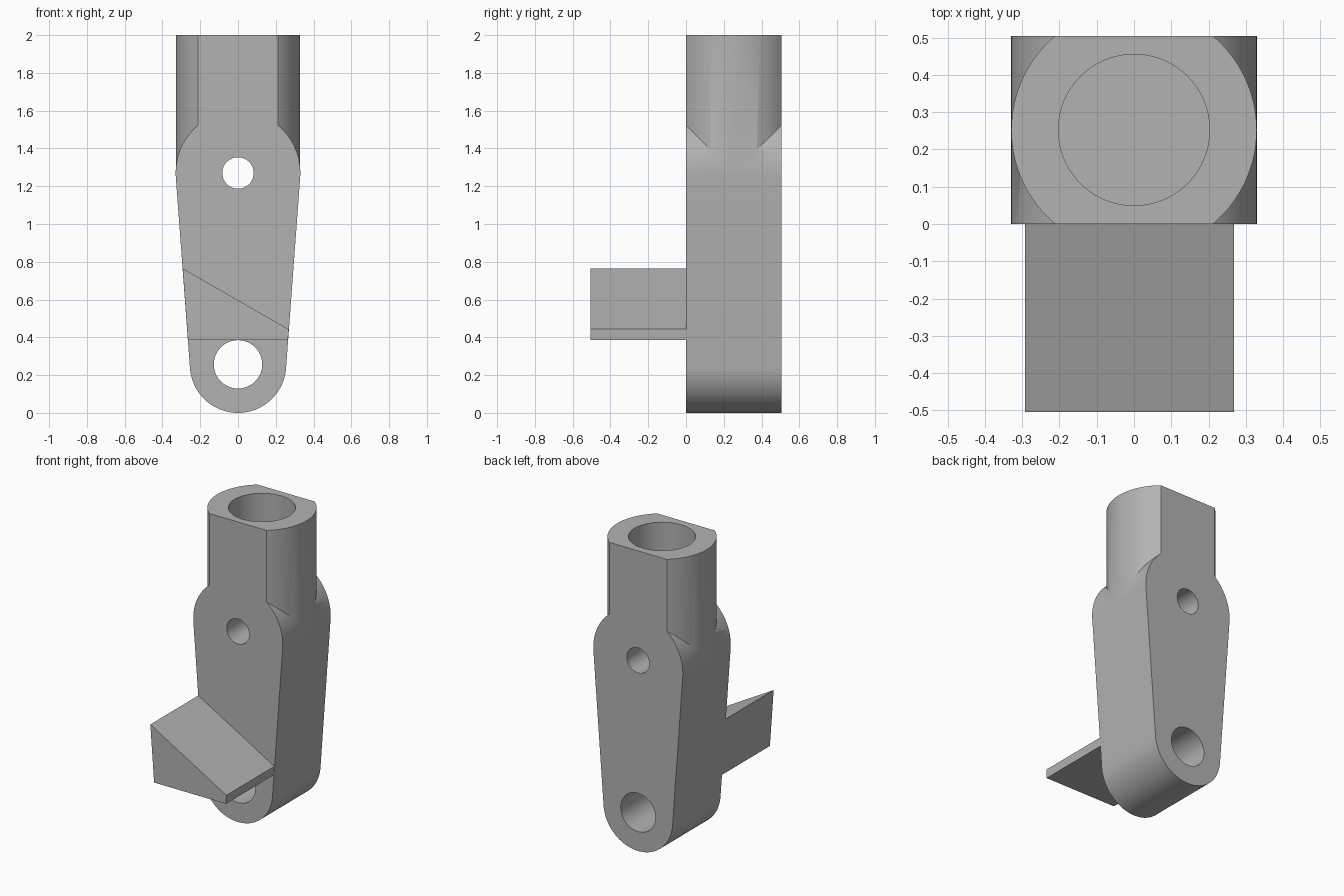
import bpy, bmesh
from math import sin, cos, asin, pi, radians
from mathutils import Matrix, Vector

DEPTH = 0.505            # body thickness along y
MID = DEPTH / 2
LOW_Z, LOW_R = 0.255, 0.255
TOP_Z, TOP_R = 1.27, 0.33

cube = bpy.data.objects.get("Cube")
if cube:
    bpy.data.objects.remove(cube, do_unlink=True)

grey = bpy.data.materials.new("plain_grey")
grey.use_nodes = True
colour = (0.45, 0.45, 0.45, 1)
grey.diffuse_color = colour
grey.node_tree.nodes["Principled BSDF"].inputs["Base Color"].default_value = colour


def arc(cx, cy, r, start, end, steps):
    return [(cx + r * cos(start + (end - start) * i / steps),
             cy + r * sin(start + (end - start) * i / steps)) for i in range(steps + 1)]


def prism(name, outline, low, high, axis):
    """Extrude an outline along y (points are x, z) or along z (points are x, y)."""
    def place(p, h):
        return (p[0], h, p[1]) if axis == "y" else (p[0], p[1], h)
    bm = bmesh.new()
    face = bm.faces.new([bm.verts.new(place(p, low)) for p in outline])
    ext = bmesh.ops.extrude_face_region(bm, geom=[face])
    for v in ext["geom"]:
        if isinstance(v, bmesh.types.BMVert):
            v.co["xyz".index(axis)] = high
    bmesh.ops.recalc_face_normals(bm, faces=bm.faces)
    mesh = bpy.data.meshes.new(name)
    bm.to_mesh(mesh)
    bm.free()
    mesh.materials.append(grey)
    obj = bpy.data.objects.new(name, mesh)
    bpy.context.collection.objects.link(obj)
    return obj


def activate(obj):
    bpy.ops.object.select_all(action="DESELECT")
    obj.select_set(True)
    bpy.context.view_layer.objects.active = obj


def combine(target, tool, operation):
    activate(target)
    mod = target.modifiers.new(operation.lower(), "BOOLEAN")
    mod.operation, mod.solver, mod.object = operation, "EXACT", tool
    bpy.ops.object.modifier_apply(modifier=mod.name)
    bpy.data.objects.remove(tool, do_unlink=True)


# Tapered arm with two rounded ends joined by tangent sides
tilt = asin((TOP_R - LOW_R) / (TOP_Z - LOW_Z))
outline = (arc(0, TOP_Z, TOP_R, -tilt, pi + tilt, 64)
           + arc(0, LOW_Z, LOW_R, pi + tilt, 2 * pi - tilt, 48))
body = prism("body", outline, 0, DEPTH, "y")

# Round socket column with flats flush to the arm's front and back
COL_R = TOP_R - 0.0005
half = asin(MID / COL_R)
column_outline = arc(0, MID, COL_R, -half, half, 32) + arc(0, MID, COL_R, pi - half, pi + half, 32)
column_outline = [(x, min(max(y, 0), DEPTH)) for x, y in column_outline]
column = prism("socket_column", column_outline, TOP_Z + 0.005, 2, "z")
combine(body, column, "UNION")

# Blind socket bore, then the two cross holes
circle = lambda cx, cy, r: arc(cx, cy, r, 0, 2 * pi, 64)[:-1]
combine(body, prism("bore", circle(0, MID, 0.203), 1.5, 2.1, "z"), "DIFFERENCE")
for z, r in ((TOP_Z, 0.083), (LOW_Z + 0.002, 0.128)):
    combine(body, prism("hole", circle(0, z, r), -0.1, DEPTH + 0.1, "y"), "DIFFERENCE")

activate(body)
bpy.ops.object.shade_smooth_by_angle(angle=radians(30))

# Sloping foot wedge on the front
prism("foot_wedge", [(-0.293, 0.765), (-0.265, 0.385), (0.265, 0.385), (0.268, 0.443)],
      -DEPTH, 0, "y")
